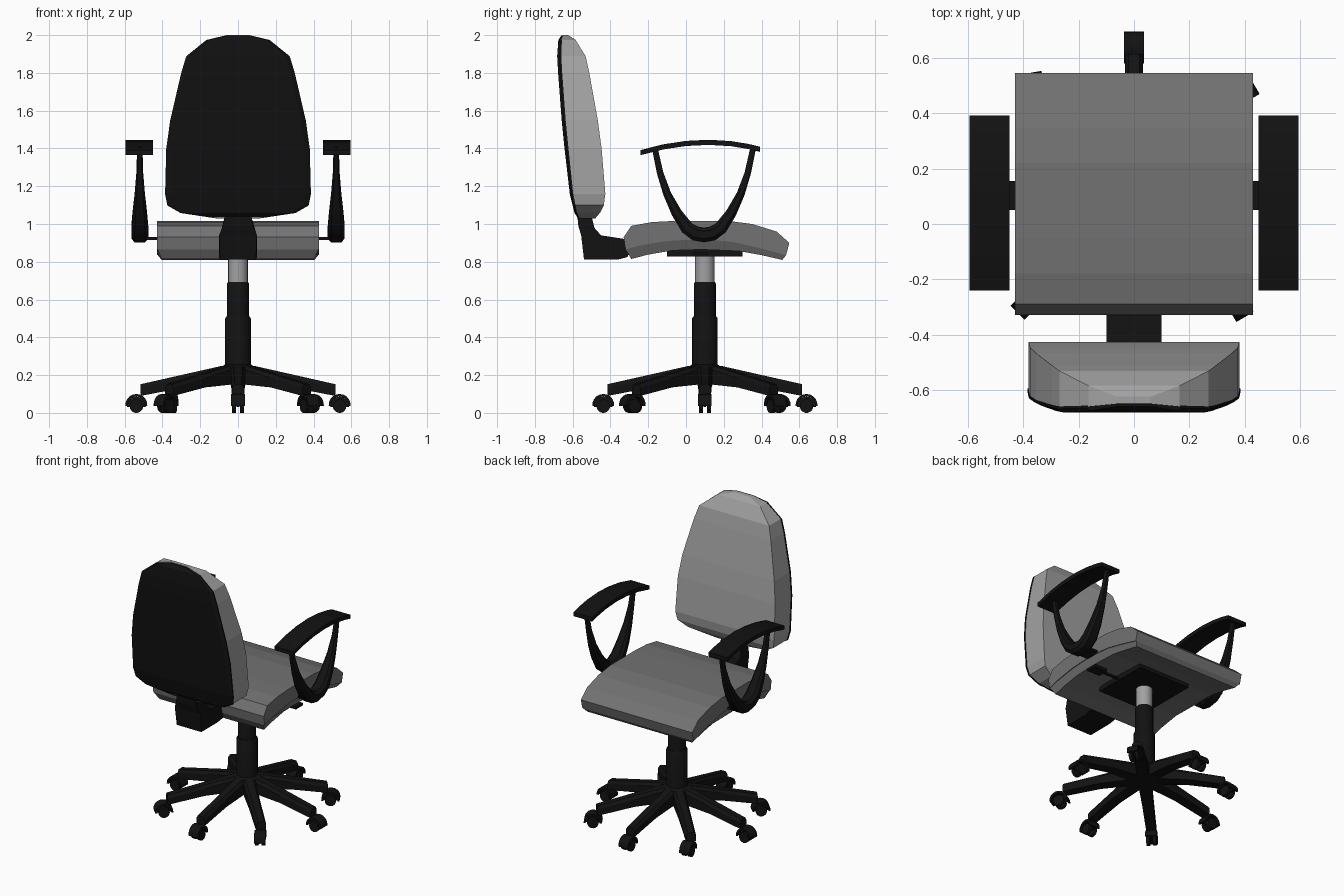
import bpy, math
from mathutils import Matrix, Vector

if "Cube" in bpy.data.objects:
    bpy.data.objects.remove(bpy.data.objects["Cube"])


def material(name, v):
    m = bpy.data.materials.new(name)
    m.diffuse_color = (v, v, v, 1)
    m.use_nodes = True
    m.node_tree.nodes["Principled BSDF"].inputs["Base Color"].default_value = m.diffuse_color
    return m


BLACK = material("black plastic", 0.006)
SEAT = material("seat grey", 0.17)
BACK = material("back grey", 0.36)
STEEL = material("column grey", 0.36)


def loft(name, rings, mat, matrix=None, smooth=False):
    """Skin a list of equal-length rings and cap both ends."""
    n = len(rings[0])
    verts = [Vector(p) for r in rings for p in r]
    if matrix:
        verts = [matrix @ v for v in verts]
    faces = [tuple(range(n)), tuple(range(len(verts) - n, len(verts)))]
    for i in range(len(rings) - 1):
        a, b = i * n, (i + 1) * n
        faces += [(a + j, a + (j + 1) % n, b + (j + 1) % n, b + j) for j in range(n)]
    me = bpy.data.meshes.new(name)
    me.from_pydata(verts, [], faces)
    me.materials.append(mat)
    ob = bpy.data.objects.new(name, me)
    bpy.context.collection.objects.link(ob)
    bpy.ops.object.select_all(action='DESELECT')
    ob.select_set(True)
    bpy.context.view_layer.objects.active = ob
    bpy.ops.object.mode_set(mode='EDIT')
    bpy.ops.mesh.select_all(action='SELECT')
    bpy.ops.mesh.normals_make_consistent(inside=False)
    bpy.ops.object.mode_set(mode='OBJECT')
    if smooth:
        bpy.ops.object.shade_smooth_by_angle(angle=math.radians(40))
    return ob


def extrude_x(name, profile, x0, x1, mat, matrix=None, smooth=False):
    return loft(name, [[(x, y, z) for y, z in profile] for x in (x0, x1)], mat, matrix, smooth)


def box(name, x0, x1, y0, y1, z0, z1, mat):
    return extrude_x(name, [(y0, z0), (y1, z0), (y1, z1), (y0, z1)], x0, x1, mat)


def circle(r, n=20):
    return [(r * math.cos(2 * math.pi * i / n), r * math.sin(2 * math.pi * i / n)) for i in range(n)]


def column(name, levels, mat):
    loft(name, [[(x, y + 0.1, z) for x, y in circle(r)] for r, z in levels], mat, smooth=True)


# seat cushion and its tucked-in lower half
seam = [(0.53, 0.835), (0.40, 0.87), (0.25, 0.905), (0.08, 0.92), (-0.1, 0.91), (-0.25, 0.885), (-0.32, 0.865)]
extrude_x("seat_cushion", [(-0.33, 0.93), (-0.29, 0.99), (-0.18, 1.01), (-0.05, 1.017), (0.22, 1.017),
          (0.35, 1.0), (0.48, 0.96), (0.547, 0.90)] + seam, -0.43, 0.43, SEAT)
under = [(-0.29, 0.815), (-0.2, 0.838), (-0.07, 0.86), (0.08, 0.865), (0.28, 0.857), (0.40, 0.835), (0.51, 0.81)]
prof = [(y, z, 0.425) for y, z in seam] + [(y, z, 0.405) for y, z in under]
loft("seat_underside", [[(s * w, y, z) for y, z, w in prof] for s in (-1, 1)], SEAT)

# backrest: half width, front y, seam y, rear y at each height
levels = [(1.03, 0.10, -0.48, -0.565, -0.56), (1.06, 0.30, -0.455, -0.58, -0.59),
          (1.10, 0.37, -0.435, -0.588, -0.60), (1.16, 0.382, -0.427, -0.60, -0.615),
          (1.40, 0.376, -0.447, -0.625, -0.643), (1.55, 0.355, -0.467, -0.64, -0.658),
          (1.80, 0.297, -0.512, -0.658, -0.677), (1.89, 0.27, -0.532, -0.663, -0.682),
          (1.975, 0.165, -0.585, -0.66, -0.676), (2.0, 0.06, -0.625, -0.65, -0.66)]
loft("back_cushion", [[(-w, f, z), (w, f, z), (w, m, z), (-w, m, z)] for z, w, f, m, r in levels], BACK)
loft("back_shell", [[(-w, m + .003, z), (w, m + .003, z), (w, m - .006, z), (w * 0.93, r, z),
                     (-w * 0.93, r, z), (-w, m - .006, z)]
                    for z, w, f, m, r in [(z - .002, w + .004, f, m, r) for z, w, f, m, r in levels]], BLACK)

# bracket joining backrest to seat
bracket = [(-0.575, 1.04, 0.07), (-0.50, 1.04, 0.07), (-0.485, 0.98, 0.085), (-0.45, 0.94, 0.1),
           (-0.32, 0.92, 0.1), (-0.29, 0.87, 0.1), (-0.31, 0.825, 0.1), (-0.36, 0.812, 0.095),
           (-0.54, 0.812, 0.095), (-0.555, 0.94, 0.1), (-0.57, 0.99, 0.08)]
loft("back_bracket", [[(s * w, y, z) for y, z, w in bracket] for s in (-1, 1)], BLACK)

# seat plate and height lever
box("seat_plate", -0.2, 0.2, -0.1, 0.3, 0.828, 0.868, BLACK)
box("lever_rod", 0.18, 0.34, 0.07, 0.085, 0.838, 0.85, BLACK)
box("lever_paddle", 0.32, 0.42, 0.04, 0.115, 0.835, 0.853, BLACK)

# armrests: U loop stations are y offset, z, in-plane thickness, half width
half = [(0.262, 1.41, 0.030, 0.014), (0.232, 1.27, 0.034, 0.018), (0.195, 1.16, 0.042, 0.027),
        (0.145, 1.06, 0.056, 0.038), (0.09, 0.98, 0.070, 0.045), (0.045, 0.95, 0.078, 0.045)]
path = [(-y, z, t, w) for y, z, t, w in half] + [(0, 0.942, 0.078, 0.045)] + half[::-1]
pad_y = [-0.24, -0.12, 0.0, 0.12, 0.24, 0.33, 0.393]
pad_top = [(y, 1.446 - 0.5 * (y - 0.12) ** 2 * (0.84 if y < 0.12 else 1)) for y in pad_y]
pad = pad_top + [(y, z - 0.027) for y, z in pad_top[::-1]]
for side, s in (("left", -1), ("right", 1)):
    extrude_x(side + "_arm_pad", pad, s * 0.45, s * 0.595, BLACK)
    rings = []
    for i, (y, z, t, w) in enumerate(path):
        a, b = path[max(i - 1, 0)], path[min(i + 1, len(path) - 1)]
        d = Vector((0, b[0] - a[0], b[1] - a[1])).normalized()
        nrm = Vector((0, -d.z, d.y))
        c = Vector((s * 0.52, y + 0.095, z))
        rings.append([c + Vector((w * u, 0, 0)) + nrm * (t / 2 * v) for u, v in
                      ((-1, -.5), (-.6, -1), (.6, -1), (1, -.5), (1, .5), (.6, 1), (-.6, 1), (-1, .5))])
    loft(side + "_arm_loop", rings, BLACK, smooth=True)
    box(side + "_arm_mount", s * 0.40, s * 0.49, 0.05, 0.155, 0.915, 0.93, BLACK)

# gas column
column("column_steel", [(0.052, 0.66), (0.052, 0.85)], STEEL)
column("column_sleeve", [(0.058, 0.48), (0.058, 0.685), (0.053, 0.692)], BLACK)
column("column_base", [(0.068, 0.15), (0.068, 0.50), (0.062, 0.51)], BLACK)
column("hub", [(0.07, 0.15), (0.1, 0.17), (0.1, 0.235), (0.07, 0.255)], BLACK)

# eight spokes with casters, some casters swivelled
swivel = {1: -15, 3: -35, 5: 0, 7: -15}
wheel = [(y, z + 0.036) for y, z in circle(0.036, 18)]
arc = [math.radians(-5 + 19 * i) for i in range(11)]
hood = [(0.058 * math.cos(a), 0.042 + 0.058 * math.sin(a)) for a in arc] + \
       [(0.045 * math.cos(a), 0.042 + 0.045 * math.sin(a)) for a in arc[::-1]]
web = [(0.05 * math.cos(a), 0.036 + 0.05 * math.sin(a)) for a in arc]
for k in range(8):
    ang = math.radians(45 * k)
    turn = Matrix.Translation((0, 0.1, 0)) @ Matrix.Rotation(ang - math.pi / 2, 4, 'Z')
    spoke = [(0.03, 0.25, 0.15, 0.04), (0.09, 0.248, 0.15, 0.04), (0.28, 0.205, 0.135, 0.036),
             (0.515, 0.152, 0.09, 0.032)]
    loft(f"spoke_{k}", [[(-w, r, b), (w, r, b), (w, r, t - .02), (w * .6, r, t), (-w * .6, r, t), (-w, r, t - .02)]
                        for r, t, b, w in spoke], BLACK, turn)
    cast = turn @ Matrix.Translation((0, 0.5, 0)) @ \
        Matrix.Rotation(math.radians(swivel.get(k, 0)), 4, 'Z') @ Matrix.Translation((0, 0.038, 0))
    extrude_x(f"caster_hood_{k}", hood, -0.036, 0.036, BLACK, cast, True)
    extrude_x(f"caster_web_{k}", web, -0.007, 0.007, BLACK, cast)
    for s in (-1, 1):
        extrude_x(f"caster_wheel_{k}_{s}", wheel, s * 0.01, s * 0.032, BLACK, cast, True)
